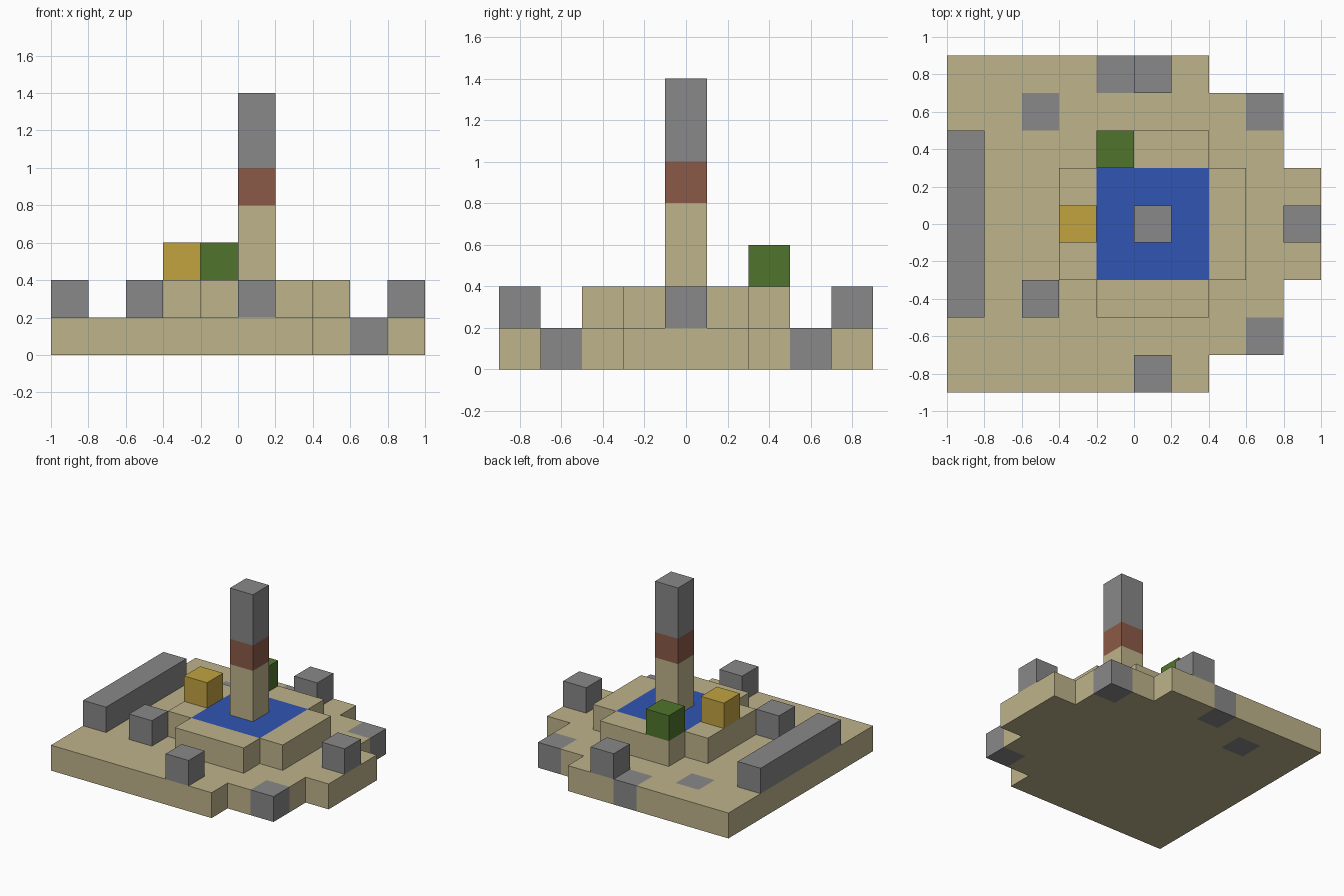
import bpy
import bmesh
from mathutils import Vector

U = 0.2  # edge length of one block

cube = bpy.data.objects.get("Cube")
if cube:
    bpy.data.objects.remove(cube, do_unlink=True)


def material(name, rgb):
    """Make a flat material from a 0-255 display colour."""
    linear = [((c / 255 + 0.055) / 1.055) ** 2.4 for c in rgb]
    mat = bpy.data.materials.new(name)
    mat.use_nodes = True
    mat.diffuse_color = (*linear, 1)
    bsdf = mat.node_tree.nodes["Principled BSDF"]
    bsdf.inputs["Base Color"].default_value = (*linear, 1)
    bsdf.inputs["Roughness"].default_value = 0.9
    return mat


SAND = material("sand", (190, 179, 139))
STONE = material("stone grey", (136, 136, 136))
WATER = material("water blue", (49, 85, 178))
BRICK = material("brick red", (139, 90, 71))
GOLD = material("gold", (193, 163, 64))
LEAF = material("leaf green", (80, 117, 45))


def finish(name, bm, mats):
    bmesh.ops.recalc_face_normals(bm, faces=bm.faces)
    mesh = bpy.data.meshes.new(name)
    bm.to_mesh(mesh)
    bm.free()
    for mat in mats:
        mesh.materials.append(mat)
    obj = bpy.data.objects.new(name, mesh)
    bpy.context.collection.objects.link(obj)
    return obj


def terrace(name, bottom, inside, accent, mats):
    """One-block-high slab over the cells where inside(i, j) is true.
    Cells where accent(i, j) is true get the second material."""
    bm = bmesh.new()
    for i in range(-5, 5):
        for j in range(-4, 5):
            if inside(i, j):
                x, y = i * U, (j - 0.5) * U
                bm.faces.new([bm.verts.new((x + a * U, y + b * U, bottom))
                              for a, b in ((0, 0), (1, 0), (1, 1), (0, 1))])
    bmesh.ops.remove_doubles(bm, verts=bm.verts, dist=U / 100)
    floor = bm.faces[:]
    result = bmesh.ops.extrude_face_region(bm, geom=floor, use_keep_orig=True)
    top = [g for g in result["geom"] if isinstance(g, bmesh.types.BMVert)]
    bmesh.ops.translate(bm, verts=top, vec=(0, 0, U))
    bmesh.ops.recalc_face_normals(bm, faces=bm.faces)
    for face in bm.faces:
        # step inwards from the face to find the cell it belongs to
        p = face.calc_center_median() - face.normal * U / 2
        face.material_index = int(accent(round(p.x / U - 0.5), round(p.y / U)))
    return finish(name, bm, mats)


def block(name, mat, cell, bottom, size=(1, 1, 1)):
    """Box centred on a cell, sized in blocks and standing at height bottom."""
    bm = bmesh.new()
    bmesh.ops.create_cube(bm, size=U)
    bmesh.ops.scale(bm, verts=bm.verts, vec=size)
    centre = Vector((cell[0] + 0.5, cell[1], bottom + size[2] / 2)) * U
    bmesh.ops.translate(bm, verts=bm.verts, vec=centre)
    return finish(name, bm, [mat])


# Ground slab: stepped on its left end, with stone blocks set flush
def ground_shape(i, j):
    return abs(j) <= (4 if i < 2 else 3 if i < 4 else 1)


ground_stones = {(3, 3), (3, -3), (-1, 4), (-3, 3)}
terrace("ground_slab", 0, ground_shape,
        lambda i, j: (i, j) in ground_stones, [SAND, STONE])


# Raised cross-shaped rim around the flush square pool
def pool_shape(i, j):
    return -1 <= i <= 1 and abs(j) <= 1


def rim_shape(i, j):
    return (-1 <= i <= 1 and abs(j) <= 2) or (-2 <= i <= 2 and abs(j) <= 1)


terrace("pool_terrace", U, rim_shape, pool_shape, [SAND, WATER])

# Central tower, in three stacked bands
block("tower_base", SAND, (0, 0), 2, (1, 1, 2))
block("tower_band", BRICK, (0, 0), 4)
block("tower_top", STONE, (0, 0), 5, (1, 1, 2))

# Stones standing on the ground slab
block("long_wall", STONE, (-5, 0), 1, (1, 5, 1))
block("front_stone", STONE, (0, -4), 1)
block("back_stone", STONE, (0, 4), 1)
block("left_stone", STONE, (4, 0), 1)
block("corner_stone", STONE, (-3, -2), 1)

# Coloured blocks on the rim
block("gold_block", GOLD, (-2, 0), 2)
block("leaf_block", LEAF, (-1, 2), 2)
